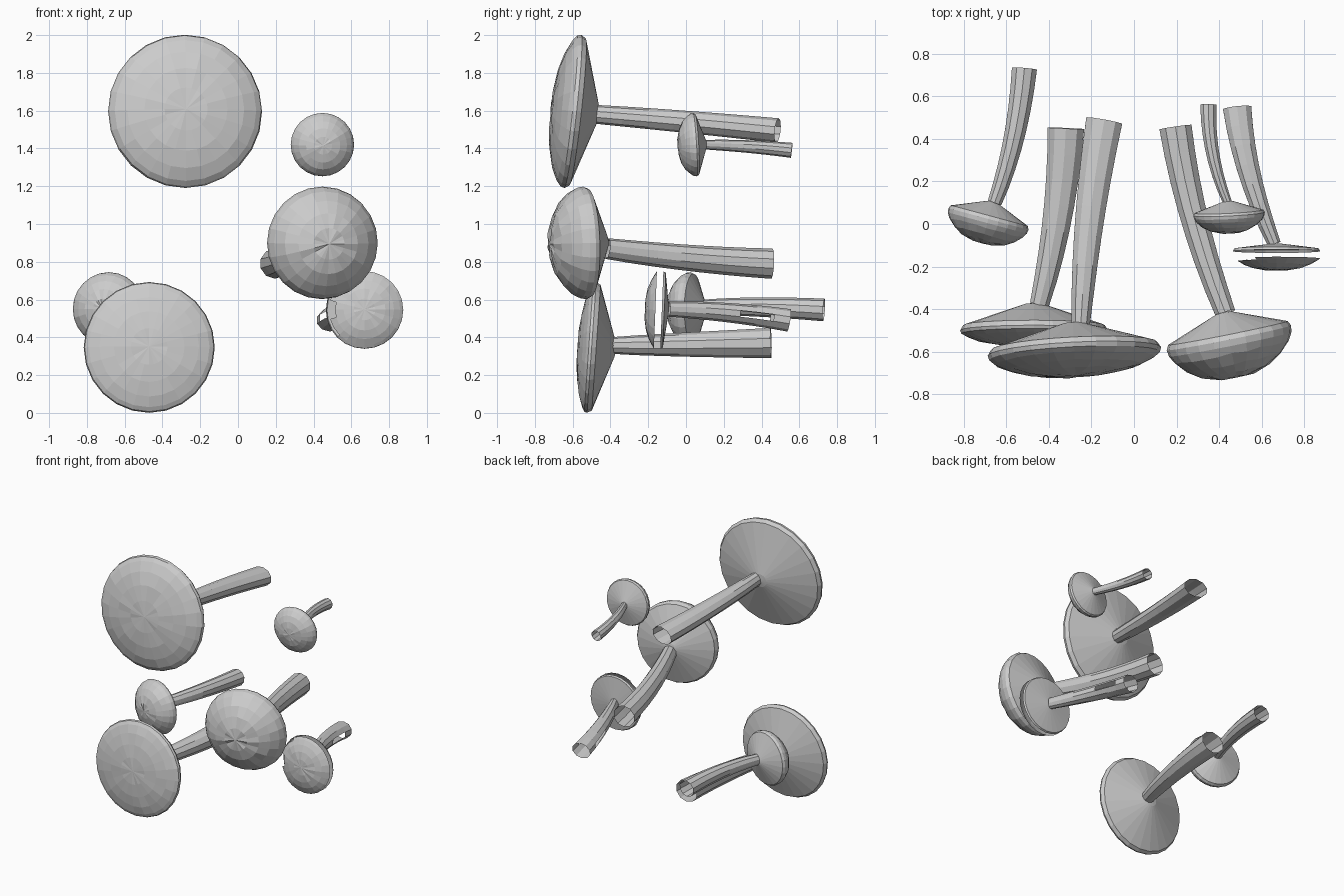
import bpy, bmesh, math, random
from mathutils import Vector

if "Cube" in bpy.data.objects:
    bpy.data.objects.remove(bpy.data.objects["Cube"])

random.seed(4)
SEG, SIDES = 24, 10


def finish(bm, name):
    bmesh.ops.recalc_face_normals(bm, faces=bm.faces)
    mesh = bpy.data.meshes.new(name)
    bm.to_mesh(mesh)
    bm.free()
    ob = bpy.data.objects.new(name, mesh)
    bpy.context.collection.objects.link(ob)
    return ob


def bridge(bm, a, b):
    n = len(a)
    return [bm.faces.new((a[i], a[(i + 1) % n], b[(i + 1) % n], b[i])) for i in range(n)]


def cap(name, centre, axis, r, front, back, broken=False):
    """Domed front, rounded rim and conical gill side, turned to the axis."""
    rot = Vector(axis).normalized().to_track_quat('Z', 'Y')
    c = Vector(centre)
    prof = [(.28, -.96 * front), (.54, -.83 * front), (.76, -.61 * front),
            (.92, -.34 * front), (.985, -.14 * front), (1, .04 * back),
            (.96, .22 * back), (.12, .96 * back)]
    if broken:
        prof[4:7] = [(1, -.012), (1, .022), (.97, .035)]
    bm = bmesh.new()
    rings = []
    for k, (rad, h) in enumerate(prof):
        ring = []
        for i in range(SEG):
            a = 2 * math.pi * i / SEG
            dh = random.uniform(-.03, .03) * front if k < 4 else 0
            p = Vector((rad * r * math.cos(a), rad * r * math.sin(a), h + dh))
            ring.append(bm.verts.new(c + rot @ p))
        rings.append(ring)
    bands = [bridge(bm, a, b) for a, b in zip(rings, rings[1:])]
    for ring, h in ((rings[0], -front), (rings[-1], back)):
        tip = bm.verts.new(c + rot @ Vector((0, 0, h)))
        for i in range(SEG):
            bm.faces.new((ring[i], ring[(i + 1) % SEG], tip))
    if broken:
        # rim band missing, with a ragged bite on the left of the dome
        gone = list(bands[4])
        for f in bands[3] + bands[2]:
            d = f.calc_center_median() - c
            ang = math.degrees(math.atan2(d.z, d.x)) % 360
            if (f in bands[3] and 125 < ang < 225) or 168 < ang < 200:
                gone.append(f)
        bmesh.ops.delete(bm, geom=gone, context='FACES')
    return finish(bm, name)


def stem(name, p0, p1, p2, r0, r2, broken=False):
    """Open, flaring, gently bent tube passing through three points."""
    p0, p1, p2 = Vector(p0), Vector(p1), Vector(p2)
    ctrl = 2 * p1 - (p0 + p2) / 2
    bm = bmesh.new()
    rings = []
    n = 7
    for k in range(n + 1):
        t = k / n
        p = (1 - t) ** 2 * p0 + 2 * t * (1 - t) * ctrl + t * t * p2
        tan = ((1 - t) * (ctrl - p0) + t * (p2 - ctrl)).normalized()
        side = tan.cross(Vector((0, 0, 1))).normalized()
        up = side.cross(tan)
        rx = r0[0] + (r2[0] - r0[0]) * t ** .8
        rz = r0[1] + (r2[1] - r0[1]) * t ** .8
        rings.append([bm.verts.new(p + side * rx * math.cos(2 * math.pi * (i + .5) / SIDES)
                                   + up * rz * math.sin(2 * math.pi * (i + .5) / SIDES))
                      for i in range(SIDES)])
    bands = [bridge(bm, a, b) for a, b in zip(rings, rings[1:])]
    if broken:
        # side panels missing near the open end
        gone = [bands[k][i] for k in (4, 5) for i in (4, 9)]
        bmesh.ops.delete(bm, geom=gone, context='FACES')
    return finish(bm, name)


# name, cap (centre, axis, radius, front, back), stem (start, mid, end, start radii, end radii), broken
parts = [
    ("large_upper", ((-.28, -.605, 1.597), (-.05, 1, -.11), .408, .11, .145),
     ((-.25, -.47, 1.58), (-.21, .01, 1.54), (-.14, .485, 1.495), (.045, .05), (.09, .065)), False),
    ("large_lower", ((-.47, -.505, .347), (0, 1, -.07), .347, .07, .135),
     ((-.445, -.38, .357), (-.36, .03, .362), (-.32, .45, .37), (.047, .045), (.09, .08)), False),
    ("thick_right", ((.447, -.54, .9), (-.2, 1, .03), .298, .185, .13),
     ((.43, -.42, .87), (.285, .02, .82), (.195, .455, .79), (.05, .055), (.08, .08)), False),
    ("small_upper", ((.447, .045, 1.42), (-.05, 1, .06), .168, .09, .065),
     ((.44, .1, 1.42), (.37, .33, 1.41), (.35, .56, 1.39), (.022, .025), (.04, .04)), False),
    ("small_left", ((-.685, .02, .55), (.27, 1, 0), .195, .115, .09),
     ((-.655, .1, .56), (-.565, .4, .56), (-.515, .73, .545), (.035, .04), (.062, .06)), False),
    ("broken_right", ((.67, -.15, .545), (0, 1, -.04), .205, .068, .06),
     ((.66, -.095, .55), (.545, .23, .53), (.485, .545, .49), (.032, .04), (.07, .06)), True),
]
for label, cap_args, stem_args, broken in parts:
    cap(label + "_cap", *cap_args, broken=broken)
    stem(label + "_stem", *stem_args, broken=broken)
